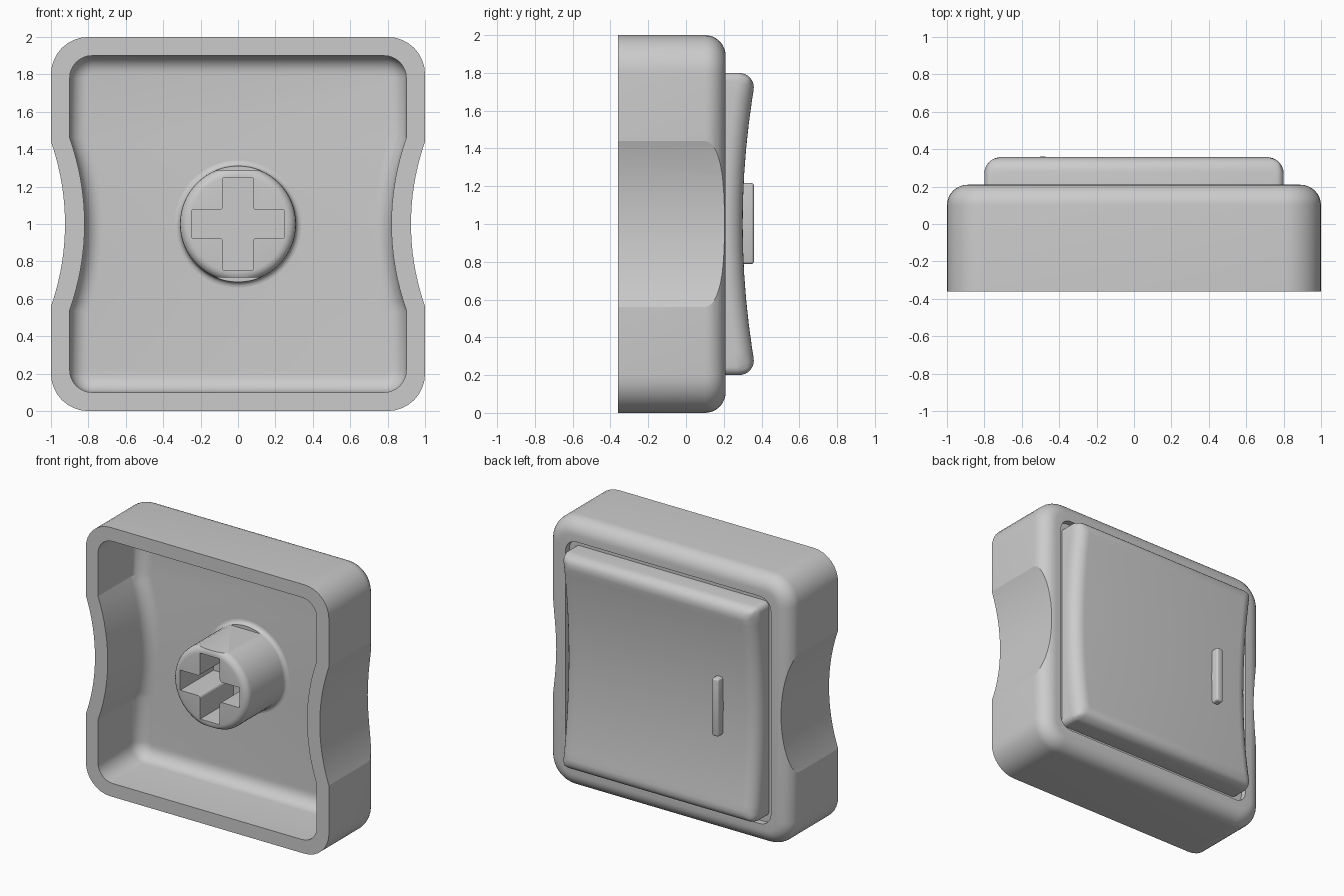
import bpy, bmesh, math
from mathutils import Matrix, Vector

if "Cube" in bpy.data.objects:
    bpy.data.objects.remove(bpy.data.objects["Cube"])

grey = bpy.data.materials.new("plain grey plastic")
grey.use_nodes = True
COLOUR = (0.6, 0.6, 0.6, 1)
grey.diffuse_color = COLOUR
grey.node_tree.nodes["Principled BSDF"].inputs["Base Color"].default_value = COLOUR


def make(name, bm):
    bmesh.ops.recalc_face_normals(bm, faces=bm.faces)
    mesh = bpy.data.meshes.new(name)
    bm.to_mesh(mesh)
    bm.free()
    mesh.materials.append(grey)
    obj = bpy.data.objects.new(name, mesh)
    bpy.context.collection.objects.link(obj)
    return obj


def activate(obj):
    bpy.ops.object.select_all(action='DESELECT')
    obj.select_set(True)
    bpy.context.view_layer.objects.active = obj


def bevel(obj, width, segments, weight):
    """Round the edges to which weight(end_a, end_b) gives a value above 0."""
    layer = obj.data.attributes.new("bevel_weight_edge", 'FLOAT', 'EDGE')
    for e in obj.data.edges:
        layer.data[e.index].value = weight(*(obj.data.vertices[v].co for v in e.vertices))
    activate(obj)
    mod = obj.modifiers.new("bevel", 'BEVEL')
    mod.width, mod.segments, mod.limit_method = width, segments, 'WEIGHT'
    bpy.ops.object.modifier_apply(modifier=mod.name)


def combine(obj, other, operation='DIFFERENCE'):
    activate(obj)
    mod = obj.modifiers.new("boolean", 'BOOLEAN')
    mod.operation, mod.object, mod.solver = operation, other, 'EXACT'
    bpy.ops.object.modifier_apply(modifier=mod.name)
    bpy.data.objects.remove(other)


def extrude(name, points, direction):
    bm = bmesh.new()
    face = bm.faces.new([bm.verts.new(p) for p in points])
    out = bmesh.ops.extrude_face_region(bm, geom=[face])
    moved = [v for v in out["geom"] if isinstance(v, bmesh.types.BMVert)]
    bmesh.ops.translate(bm, verts=moved, vec=direction)
    return make(name, bm)


def block(name, x0, x1, y0, y1, z0, z1):
    return extrude(name, [(x0, y0, z0), (x1, y0, z0), (x1, y0, z1), (x0, y0, z1)],
                   (0, y1 - y0, 0))


def outline(half, radius, y, bump=0, span=0):
    """Rounded square around z = 1, with optional inward bows on both sides."""
    pts = []
    for quarter in range(4):
        turn = Matrix.Rotation(quarter * math.pi / 2, 2)
        if quarter in (0, 2) and bump:
            r = (span ** 2 + bump ** 2) / (2 * bump)
            for i in range(17):
                t = -span + span * i / 8
                d = half - bump + r - math.sqrt(r * r - t * t)
                pts.append(turn @ Vector((d, t)))
        for i in range(9):
            a = i * math.pi / 16
            c = half - radius
            pts.append(turn @ Vector((c + radius * math.cos(a), c + radius * math.sin(a))))
    return [(p.x, y, 1 + p.y) for p in pts]


def lathe(name, profile, x=0, steps=64):
    """Spin (radius, y) points around an axis along y."""
    bm = bmesh.new()
    verts = [bm.verts.new((x + r, y, 1)) for r, y in profile]
    edges = [bm.edges.new(pair) for pair in zip(verts, verts[1:])]
    bmesh.ops.spin(bm, geom=verts + edges, cent=(x, 0, 1), axis=(0, 1, 0),
                   angle=2 * math.pi, steps=steps)
    bmesh.ops.remove_doubles(bm, verts=bm.verts, dist=0.0001)
    return make(name, bm)


def back_rim(a, b):
    return 1.0 if min(a.y, b.y) > 0 else 0.0


FRONT, BACK, FLOOR = -0.36, 0.21, 0.115

# Outer housing: rounded square with a soft back rim
housing = extrude("housing", outline(1, 0.2, FRONT), (0, BACK - FRONT, 0))
bevel(housing, 0.11, 8, back_rim)

# Finger scoops on both sides
for side in (-1, 1):
    combine(housing, lathe("scoop_cutter", [(0, -1), (1.33, -1), (1.33, 1), (0, 1)],
                           side * 2.255, 160))

# Hollow front, its walls following the scoops
cavity = extrude("cavity_cutter", outline(0.9, 0.12, FRONT - 0.3, 0.08, 0.46),
                 (0, FLOOR - FRONT + 0.3, 0))
bevel(cavity, 0.095, 6, back_rim)
combine(housing, cavity)

# Groove that the back panel sits in
combine(housing, extrude("groove_cutter", outline(0.845, 0.09, BACK - 0.045), (0, 0.2, 0)))

# Back panel: dished across its height, broad soft edges, tighter corners
N = 12
dish = [1 + 0.8 * (2 * i / N - 1) for i in range(N + 1)]
points = [(-0.8, 0.3 + 0.115 * (z - 1) ** 2, z) for z in dish]
points += [(-0.8, 0.14, 1.8), (-0.8, 0.14, 0.2)]
panel = extrude("back_panel", points, (1.6, 0, 0))


def panel_weight(a, b):
    if max(a.y, b.y) < 0.2:
        return 0.0
    if min(a.y, b.y) < 0.2:
        return 0.45
    at_end = min(abs(a.z - 1), abs(b.z - 1)) > 0.79
    return 1.0 if at_end or abs(a.x - b.x) < 1 else 0.0


bevel(panel, 0.095, 8, panel_weight)

# Finger locating bar
bar = block("locating_bar", -0.517, -0.46, 0.27, 0.36, 0.787, 1.217)
bevel(bar, 0.016, 3, lambda a, b: 1.0 if max(a.y, b.y) > 0.3 else 0.0)

# Stem: round post with a soft front lip and a flared root
profile = [(0, -0.33)]
for i in range(6):
    a = i * math.pi / 10
    profile.append((0.26 + 0.05 * math.sin(a), -0.28 - 0.05 * math.cos(a)))
for i in range(6):
    a = i * math.pi / 10
    profile.append((0.34 - 0.03 * math.cos(a), FLOOR - 0.03 + 0.03 * math.sin(a)))
profile += [(0.34, FLOOR + 0.005), (0, FLOOR + 0.005)]
stem = lathe("stem", profile)

# Flats above and below the stem, then the cross-shaped socket
for z0, z1 in ((0.5, 0.715), (1.285, 1.5)):
    combine(stem, block("flat_cutter", -0.4, 0.4, -0.5, FLOOR - 0.03, z0, z1))
cross = block("cross_cutter", -0.245, 0.245, -0.5, 0.06, 0.925, 1.075)
combine(cross, block("cross_arm", -0.08, 0.08, -0.5, 0.06, 0.755, 1.245), 'UNION')
bevel(cross, 0.02, 4, lambda a, b: 1.0 if abs(a.y - b.y) > 0.3
      and abs(a.x) < 0.1 and abs(a.z - 1) < 0.1 else 0.0)
combine(stem, cross)

for obj in (housing, panel, bar, stem):
    activate(obj)
    bpy.ops.object.shade_smooth_by_angle(angle=math.radians(25 if obj != housing else 17))
